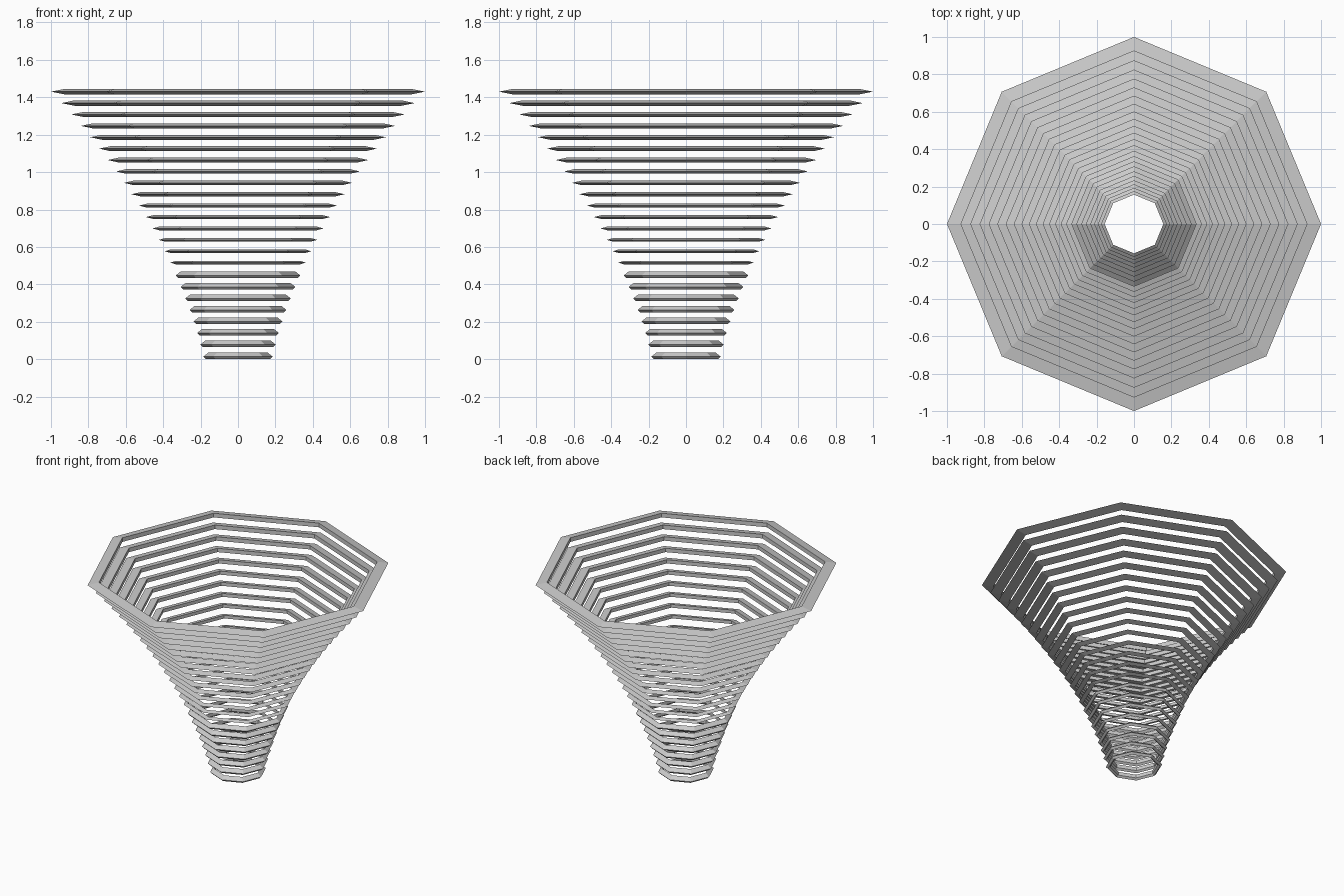
import bpy, bmesh, math

if "Cube" in bpy.data.objects:
    bpy.data.objects.remove(bpy.data.objects["Cube"])

SIDES = 8
RINGS = 24
LOWER = 8          # the lower rings have a steeper cross-section

grey = bpy.data.materials.new("light_grey")
grey.diffuse_color = (0.6, 0.6, 0.6, 1)
grey.use_nodes = True
grey.node_tree.nodes["Principled BSDF"].inputs["Base Color"].default_value = grey.diffuse_color


def ring(name, profile):
    """Sweep a closed (radius, z) profile around an octagon."""
    bm = bmesh.new()
    loops = []
    for s in range(SIDES):
        a = 2 * math.pi * s / SIDES
        loops.append([bm.verts.new((r * math.cos(a), r * math.sin(a), z))
                      for r, z in profile])
    n = len(profile)
    for s in range(SIDES):
        p, q = loops[s], loops[(s + 1) % SIDES]
        for k in range(n):
            m = (k + 1) % n
            bm.faces.new((p[k], q[k], q[m], p[m]))
    bmesh.ops.recalc_face_normals(bm, faces=bm.faces)
    mesh = bpy.data.meshes.new(name)
    bm.to_mesh(mesh)
    bm.free()
    mesh.materials.append(grey)
    obj = bpy.data.objects.new(name, mesh)
    bpy.context.collection.objects.link(obj)


# stacked rings that flare outward along a quadratic curve
for i in range(RINGS):
    r = 0.185 + 0.015 * i + 0.000888 * i * i
    if i == RINGS - 1:
        r = 1.0
    if i < LOWER:
        # steep wedge: long upper face, short underside
        z = 0.0615 * i + (0.003 if i else 0.0)
        w = 0.028
        profile = [(r - w * 0.5, z), (r, z + 0.014), (r - w, z + 0.036)]
        profile.append((r - w, z + 0.012))
    else:
        # flat wedge with the tip pointing outward, growing with the flare
        t = (i - LOWER) / (RINGS - 1 - LOWER)
        z = 0.516 + 0.914 * t
        w = 0.029 + 0.046 * t
        h = 0.009 + 0.006 * t
        profile = [(r, z), (r - w, z + h), (r - w, z - h)]
    ring(f"funnel_ring_{i + 1:02d}", profile)
